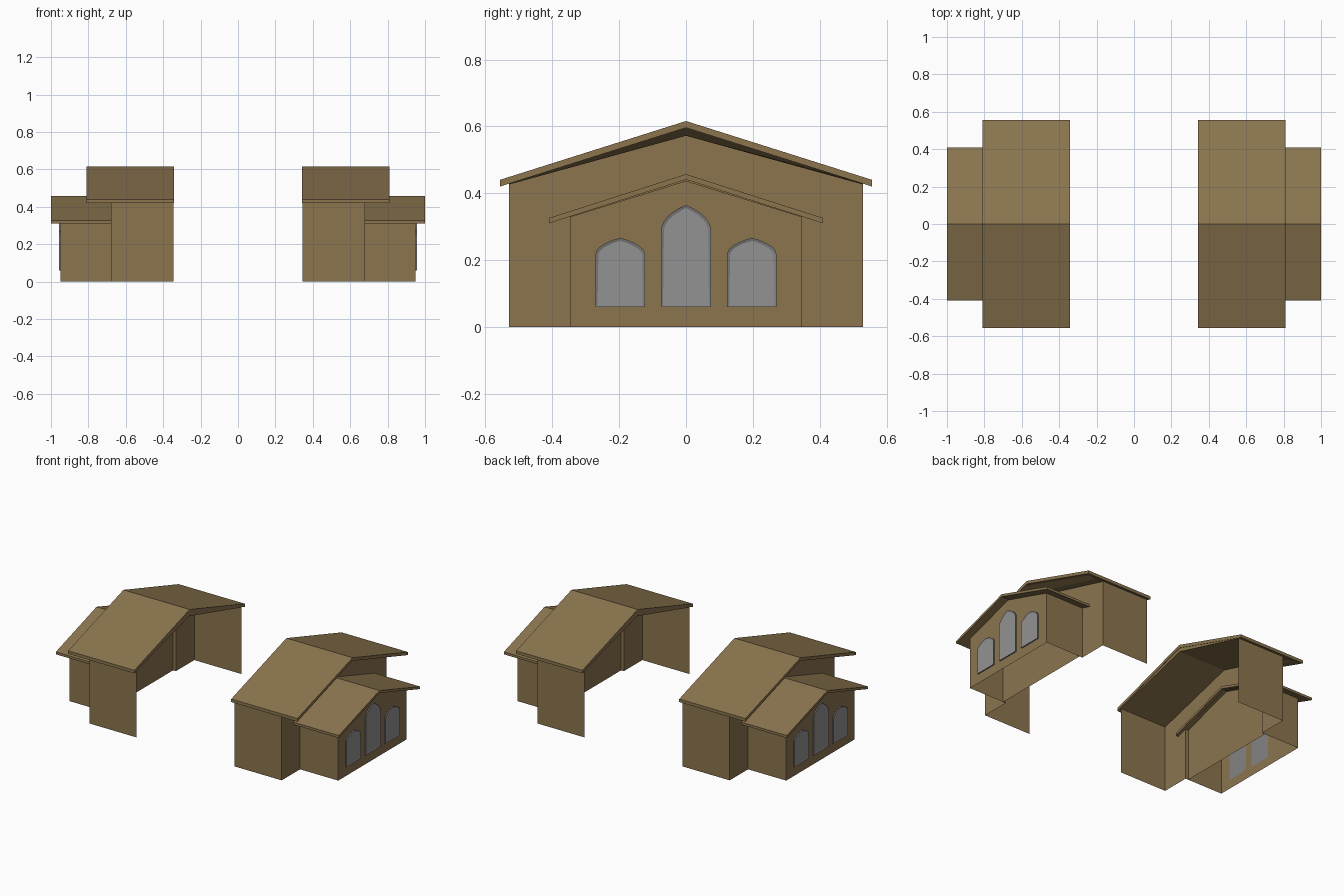
import bpy
import bmesh

cube = bpy.data.objects.get("Cube")
if cube:
    bpy.data.objects.remove(cube, do_unlink=True)


def material(name, rgb):
    m = bpy.data.materials.new(name)
    m.use_nodes = True
    m.diffuse_color = (*rgb, 1)
    bsdf = m.node_tree.nodes["Principled BSDF"]
    bsdf.inputs["Base Color"].default_value = (*rgb, 1)
    bsdf.inputs["Roughness"].default_value = 0.9
    return m


brown = material("warm brown", (0.26, 0.178, 0.078))
glass = material("window grey", (0.29, 0.29, 0.29))
frame = material("frame grey", (0.23, 0.23, 0.23))


def finish(name, bm, mats):
    bmesh.ops.recalc_face_normals(bm, faces=bm.faces)
    mesh = bpy.data.meshes.new(name)
    bm.to_mesh(mesh)
    bm.free()
    for m in mats:
        mesh.materials.append(m)
    obj = bpy.data.objects.new(name, mesh)
    bpy.context.collection.objects.link(obj)
    return obj


def row(bm, x, profile):
    return [bm.verts.new((x, y, z)) for y, z in profile]


def bridge(bm, a, b, closed):
    for i in range(len(a) if closed else len(a) - 1):
        j = (i + 1) % len(a)
        bm.faces.new((a[i], a[j], b[j], b[i]))


def prism(bm, profile, x0, x1):
    a, b = row(bm, x0, profile), row(bm, x1, profile)
    bridge(bm, a, b, True)
    bm.faces.new(a)
    return bm.faces.new(b)


def sheet(name, x, profile):
    bm = bmesh.new()
    bm.faces.new(row(bm, x, profile))
    finish(name, bm, [brown])


def side_walls(name, x0, x1, half, top):
    bm = bmesh.new()
    for y in (-half, half):
        edge = [(y, 0), (y, top)]
        bridge(bm, row(bm, x0, edge), row(bm, x1, edge), False)
    finish(name, bm, [brown])


def gable(half, eave, ridge):
    return [(-half, eave), (0, ridge), (half, eave)]


def chevron(half, eave, ridge, thick):
    return gable(half, eave, ridge) + gable(half, eave - thick, ridge - thick)[::-1]


def roof(name, x0, x1, profile):
    bm = bmesh.new()
    prism(bm, profile, x0, x1)
    finish(name, bm, [brown])


def soffit(name, s):
    # under-layer whose outer end slopes back towards the wall
    bm = bmesh.new()
    top, low = gable(0.53, 0.43, 0.597), gable(0.53, 0.426, 0.572)
    a = row(bm, s * 0.345, top + low[::-1])
    b = row(bm, s * 0.79, top) + row(bm, s * 0.73, low[::-1])
    bridge(bm, a, b, True)
    bm.faces.new(a)
    bm.faces.new(b)
    finish(name, bm, [brown])


def window(name, s, centre, w, base, spring, apex):
    # pointed arch from a quadratic curve, mirrored left and right
    arch = []
    for i in range(7):
        t = i / 6
        y = w * (1 - t * t)
        z = (1 - t) ** 2 * spring + t * t * apex
        z += 2 * t * (1 - t) * (spring + 0.6 * (apex - spring))
        arch.append((y, z))
    half = [(w, base)] + arch
    pts = half + [(-y, z) for y, z in half[-2::-1]]
    bm = bmesh.new()
    front = prism(bm, [(centre + y, z) for y, z in pts], s * 0.95, s * 0.957)
    bmesh.ops.recalc_face_normals(bm, faces=bm.faces)
    for f in bm.faces:
        f.material_index = 1
    bmesh.ops.inset_region(bm, faces=[front], thickness=0.009, depth=-0.003)
    front.material_index = 0
    finish(name, bm, [glass, frame])


for side, s in (("left", 1), ("right", -1)):
    # main hall: open inner end, gable wall with an opening for the wing
    side_walls(side + "_hall_walls", s * 0.345, s * 0.68, 0.53, 0.428)
    opening = [(0.345, 0)] + gable(0.345, 0.33, 0.437)[::-1] + [(-0.345, 0)]
    outline = [(-0.53, 0)] + gable(0.53, 0.428, 0.585) + [(0.53, 0)]
    sheet(side + "_hall_gable", s * 0.68, outline + opening)
    roof(side + "_hall_roof", s * 0.342, s * 0.81, chevron(0.557, 0.44, 0.616, 0.02))
    soffit(side + "_hall_soffit", s)

    # lower wing with end wall and recessed inner panel
    side_walls(side + "_wing_walls", s * 0.68, s * 0.95, 0.345, 0.33)
    sheet(side + "_wing_end_wall", s * 0.95, opening)
    sheet(side + "_wing_inner_panel", s * 0.7, opening)
    roof(side + "_wing_roof", s * 0.66, s, chevron(0.41, 0.326, 0.457, 0.016))

    # three pointed windows
    window(side + "_centre_window", s, 0, 0.075, 0.06, 0.285, 0.365)
    for place, y in (("front", -0.197), ("back", 0.197)):
        window(side + "_" + place + "_window", s, y, 0.074, 0.06, 0.215, 0.267)
